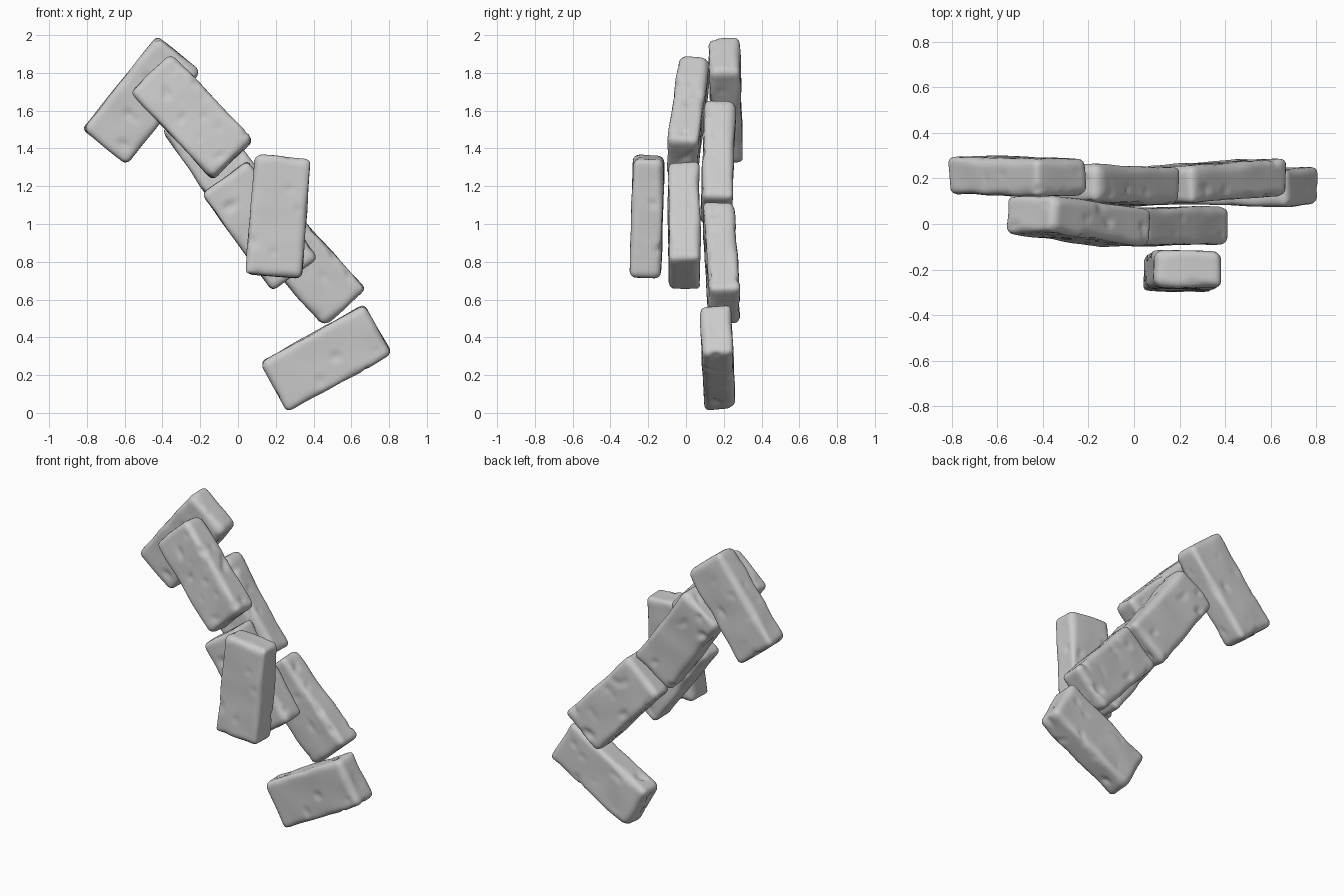
import bpy, bmesh
from math import radians, cos, sin
from mathutils import Vector, Matrix, noise

if "Cube" in bpy.data.objects:
    bpy.data.objects.remove(bpy.data.objects["Cube"])

LENGTH, WIDTH, THICK = 0.635, 0.30, 0.165


def brick_point(p, half, seed):
    """Round the box edges by an uneven radius, then add wear and shallow dents."""
    r = 0.034 + 0.022 * noise.noise(p * 7 + seed)
    inner = Vector([max(-(h - r), min(h - r, c)) for c, h in zip(p, half)])
    d = p - inner
    n = d.normalized() if d.length > 1e-6 else Vector()
    q = inner + n * r
    wear = 0.006 * noise.noise(q * 6 + seed * 2)
    dent = max(0, noise.noise(q * 14 + seed * 3) - 0.38) * 0.035
    return q + n * (wear - dent)


def make_brick(name, centre, angle, tilt_long, tilt_wide, index):
    half = Vector((LENGTH, THICK, WIDTH)) / 2
    cells = (36, 11, 18)
    bm = bmesh.new()
    # six gridded sides, welded into one box
    for axis in range(3):
        a, b = (axis + 1) % 3, (axis + 2) % 3
        for side in (-1, 1):
            grid = []
            for i in range(cells[a] + 1):
                row = []
                for j in range(cells[b] + 1):
                    p = Vector()
                    p[axis] = side * half[axis]
                    p[a] = (2 * i / cells[a] - 1) * half[a]
                    p[b] = (2 * j / cells[b] - 1) * half[b]
                    row.append(bm.verts.new(p))
                grid.append(row)
            for i in range(cells[a]):
                for j in range(cells[b]):
                    f = [grid[i][j], grid[i + 1][j], grid[i + 1][j + 1], grid[i][j + 1]]
                    bm.faces.new(f if side > 0 else f[::-1])
    bmesh.ops.remove_doubles(bm, verts=bm.verts, dist=1e-4)
    seed = Vector((index * 5.3, index * 2.7, index * 8.1))
    for v in bm.verts:
        v.co = brick_point(v.co, half, seed)
    for f in bm.faces:
        f.smooth = True
    mesh = bpy.data.meshes.new(name)
    bm.to_mesh(mesh)
    bm.free()
    # axes: long direction, thickness, width
    a = radians(angle)
    u = Vector((cos(a), tilt_long, sin(a))).normalized()
    w = Vector((-sin(a), tilt_wide, cos(a)))
    w = (w - u * w.dot(u)).normalized()
    t = w.cross(u)
    rot = Matrix((u, t, w)).transposed().to_4x4()
    ob = bpy.data.objects.new(name, mesh)
    ob.matrix_world = Matrix.Translation(centre) @ rot
    bpy.context.collection.objects.link(ob)


# name, centre, angle in the front view, lean along length, lean along width
bricks = [
    ("top_back_brick", (-0.51, 0.21, 1.655), 51.5, -0.02, -0.02),
    ("top_front_brick", (-0.245, 0.012, 1.57), -46.5, -0.10, 0.02),
    ("upper_back_brick", (-0.10, 0.17, 1.32), -55, -0.03, 0.02),
    ("lower_back_brick", (0.355, 0.188, 0.79), -48, 0.05, 0.0),
    ("middle_brick", (0.115, -0.01, 0.99), -54, 0.01, 0.01),
    ("front_brick", (0.213, -0.205, 1.04), 85.5, 0.03, 0.02),
    ("bottom_brick", (0.465, 0.168, 0.29), 29, -0.02, -0.04),
]
for k, b in enumerate(bricks):
    make_brick(*b, k + 1)
